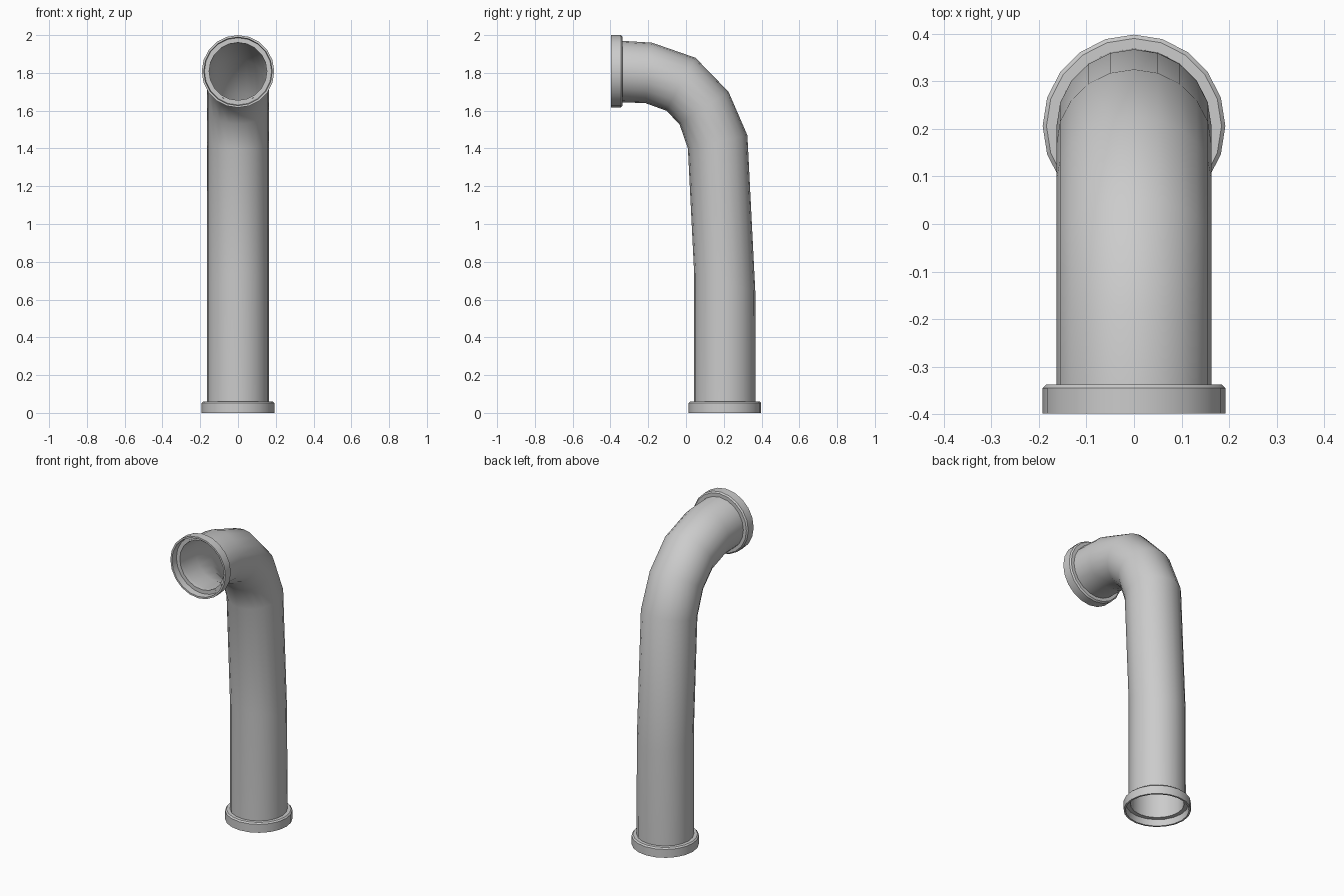
import bpy, bmesh
from math import sin, cos, tau
from mathutils import Vector

if "Cube" in bpy.data.objects:
    bpy.data.objects.remove(bpy.data.objects["Cube"])

SIDES = 20
R = 0.163       # pipe radius
WALL = 0.938    # inner bore scale
CY, CZ = 0.206, 1.808   # axis of lower leg (y) and of upper outlet (z)


def skin_rings(name, rings):
    """Join rings of points into a tube whose last ring meets the first."""
    bm = bmesh.new()
    vs = [[bm.verts.new(p) for p in ring] for ring in rings]
    for a, b in zip(vs, vs[1:] + vs[:1]):
        for i in range(SIDES):
            j = (i + 1) % SIDES
            bm.faces.new((a[i], a[j], b[j], b[i]))
    bmesh.ops.recalc_face_normals(bm, faces=bm.faces)
    me = bpy.data.meshes.new(name)
    bm.to_mesh(me)
    bm.free()
    ob = bpy.data.objects.new(name, me)
    bpy.context.collection.objects.link(ob)
    bpy.ops.object.select_all(action='DESELECT')
    ob.select_set(True)
    bpy.context.view_layer.objects.active = ob
    bpy.ops.object.shade_smooth_by_angle(angle=0.6)
    return ob


def ring(center, u, v):
    return [center + u * cos(tau * i / SIDES) + v * sin(tau * i / SIDES)
            for i in range(SIDES)]


# Bent pipe: (y, z) on the outside and inside of the bend at each section
sections = [
    ((CY + R, 0.04), (CY - R, 0.04)),
    ((0.367, 0.64), (0.043, 0.74)),
    ((0.325, 1.47), (0.010, 1.40)),
    ((0.225, 1.70), (-0.035, 1.53)),
    ((0.050, 1.88), (-0.105, 1.60)),
    ((-0.18, 1.96), (-0.215, 1.64)),
    ((-0.36, CZ + R), (-0.36, CZ - R)),
]


def pipe_ring(section, scale):
    o, i = (Vector((0, *p)) for p in section)
    return ring((o + i) / 2, (o - i) / 2 * scale, Vector((R * scale, 0, 0)))


outer = [pipe_ring(s, 1) for s in sections]
inner = [pipe_ring(s, WALL) for s in reversed(sections)]
skin_rings("bent_pipe", outer + inner)

# End collars: (radius, depth from the open end), with a recessed mouth
collar = [(0.153, 0.04), (0.178, 0.04), (0.181, 0.0), (0.192, 0.0),
          (0.192, 0.053), (0.184, 0.061), (0.153, 0.061)]


def make_collar(name, origin, axis, up):
    axis, up, x = Vector(axis), Vector(up), Vector((1, 0, 0))
    skin_rings(name, [ring(Vector(origin) + axis * d, up * r, x * r)
                      for r, d in collar])


make_collar("bottom_collar", (0, CY, 0), (0, 0, 1), (0, 1, 0))
make_collar("outlet_collar", (0, -0.398, CZ), (0, 1, 0), (0, 0, 1))
